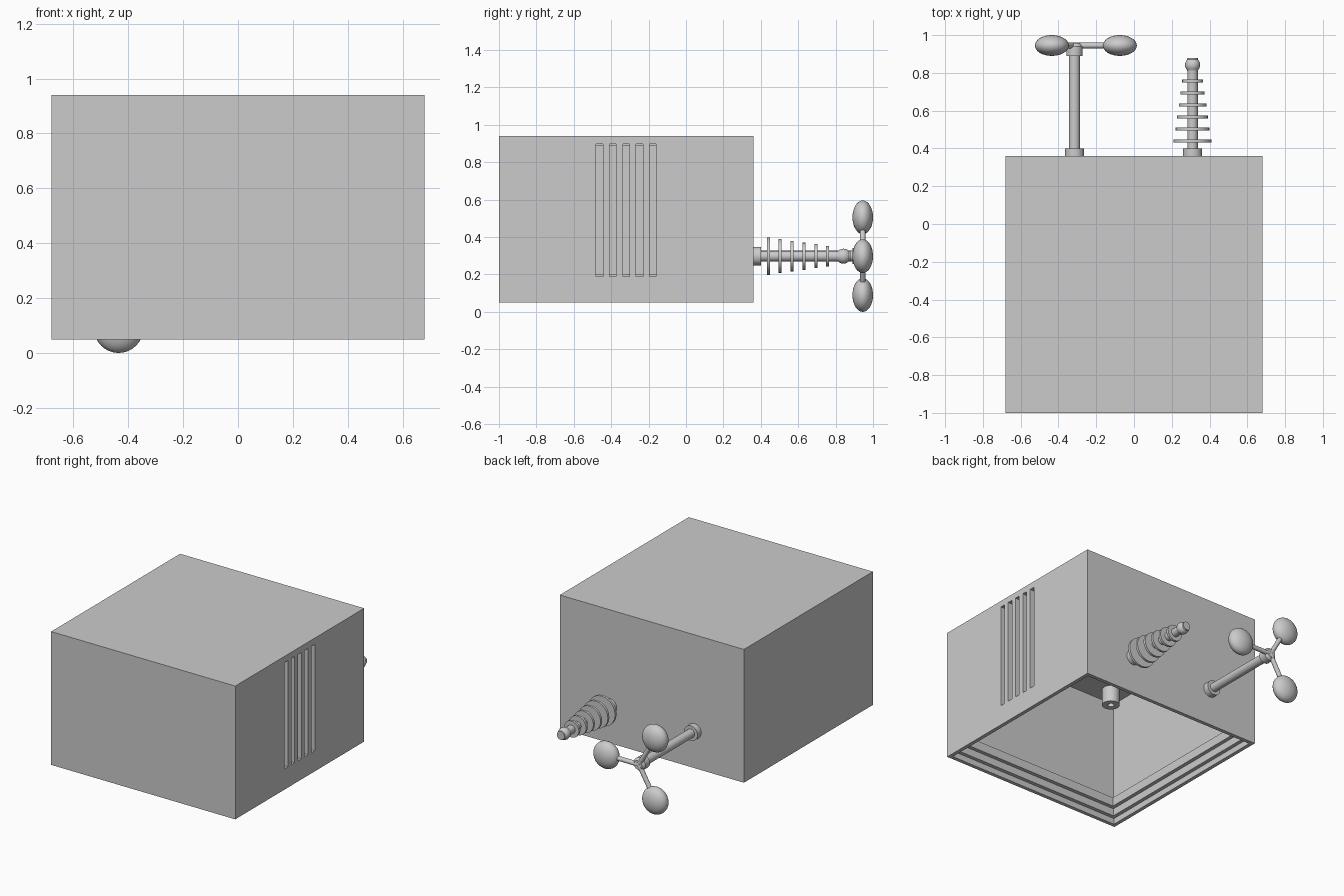
import bpy
import bmesh
from math import cos, sin, pi, radians
from mathutils import Matrix, Vector

if "Cube" in bpy.data.objects:
    bpy.data.objects.remove(bpy.data.objects["Cube"], do_unlink=True)

grey = bpy.data.materials.new("light grey")
grey.use_nodes = True
grey.diffuse_color = (0.6, 0.6, 0.6, 1)
grey.node_tree.nodes["Principled BSDF"].inputs["Base Color"].default_value = (0.6, 0.6, 0.6, 1)

BOX_Y = -0.32      # middle of the housing
BACK = 0.36        # back wall of the housing
AXIS_Z = 0.298     # height of both sensors


def finish(bm, name, smooth=False):
    bmesh.ops.recalc_face_normals(bm, faces=bm.faces)
    mesh = bpy.data.meshes.new(name)
    bm.to_mesh(mesh)
    bm.free()
    mesh.materials.append(grey)
    ob = bpy.data.objects.new(name, mesh)
    bpy.context.collection.objects.link(ob)
    if smooth:
        bpy.ops.object.select_all(action='DESELECT')
        ob.select_set(True)
        bpy.context.view_layer.objects.active = ob
        bpy.ops.object.shade_smooth_by_angle(angle=radians(35))
    return ob


def lathe(name, profile, place, closed=False, sides=32):
    """Turn (radius, height) points about local z, then place the result."""
    bm = bmesh.new()
    verts = [bm.verts.new((r, 0, h)) for r, h in profile]
    edges = [bm.edges.new(p) for p in zip(verts, verts[1:])]
    if closed:
        edges.append(bm.edges.new((verts[-1], verts[0])))
    bmesh.ops.spin(bm, geom=verts + edges, axis=(0, 0, 1), cent=(0, 0, 0),
                   angle=2 * pi, steps=sides, use_duplicate=False)
    bmesh.ops.remove_doubles(bm, verts=bm.verts, dist=0.0005)
    bm.transform(place)
    return finish(bm, name, True)


def backward(x):
    """Local z becomes +y, starting at y = 0."""
    return Matrix.Translation((x, 0, AXIS_Z)) @ Matrix.Rotation(-pi / 2, 4, 'X')


def rod(name, start, end, radius):
    a, b = Vector(start), Vector(end)
    d = b - a
    place = Matrix.Translation(a) @ d.to_track_quat('Z', 'Y').to_matrix().to_4x4()
    return lathe(name, [(0, 0), (radius, 0), (radius, d.length), (0, d.length)], place, sides=20)


# Housing: square rings (half size, height) from the roof down, in and up again
rings = [(0.68, 0.94), (0.68, 0.05), (0.655, 0.05), (0.655, 0.09), (0.63, 0.09),
         (0.63, 0.14), (0.605, 0.14), (0.605, 0.20), (0.63, 0.20), (0.63, 0.89)]
bm = bmesh.new()
loops = [[bm.verts.new((sx * h, BOX_Y + sy * h, z))
          for sx, sy in ((-1, -1), (1, -1), (1, 1), (-1, 1))] for h, z in rings]
for upper, lower in zip(loops, loops[1:]):
    for i in range(4):
        j = (i + 1) % 4
        bm.faces.new((upper[i], upper[j], lower[j], lower[i]))
bm.faces.new(loops[0])
bm.faces.new(loops[-1])
housing = finish(bm, "housing")

# Vent slots through the left wall
bm = bmesh.new()
for i in range(5):
    place = Matrix.Translation((0.67, BOX_Y + (i - 2) * 0.071, 0.543))
    bmesh.ops.create_cube(bm, size=1, matrix=place @ Matrix.Diagonal((0.1, 0.036, 0.71, 1)))
cutter = finish(bm, "vent_cutter")
cutter.hide_render = True
cutter.hide_set(True)
cut = housing.modifiers.new("vents", 'BOOLEAN')
cut.operation = 'DIFFERENCE'
cut.solver = 'EXACT'
cut.object = cutter

# Hollow screw posts under the roof
for sx in (-1, 1):
    for sy in (-1, 1):
        place = Matrix.Translation((sx * 0.5, BOX_Y + sy * 0.5, 0))
        lathe("screw_post", [(0.02, 0.89), (0.055, 0.89), (0.055, 0.78), (0.02, 0.78)],
              place, closed=True, sides=24)

# Wind sensor: collar, shaft and hub turned in one, then three arms with cups
WX, CUP_Y, REACH = -0.315, 0.945, 0.24
lathe("wind_shaft", [(0, BACK), (0.05, BACK), (0.05, 0.4), (0.029, 0.4), (0.029, 0.89),
                     (0.043, 0.89), (0.043, 0.94), (0.03, 0.957), (0, 0.957)], backward(WX))
for i in range(3):
    a = 2 * pi * i / 3
    cup = (WX + REACH * cos(a), CUP_Y, AXIS_Z + REACH * sin(a))
    rod("cup_arm", (WX, CUP_Y, AXIS_Z), cup, 0.015)
    bm = bmesh.new()
    bmesh.ops.create_uvsphere(bm, u_segments=32, v_segments=16, radius=1,
                              matrix=Matrix.Translation(cup) @ Matrix.Diagonal((0.09, 0.055, 0.09, 1)))
    finish(bm, "wind_cup", True)

# Finned sensor: collar, stalk, rounded knob and tip, then shrinking discs
FX = 0.31
knob = [(0.04 * sin(t), 0.842 - 0.04 * cos(t)) for t in (pi * k / 12 for k in range(3, 10))]
lathe("sensor_stalk", [(0, BACK), (0.05, BACK), (0.05, 0.4), (0.028, 0.4), (0.028, 0.81)]
      + knob + [(0.028, 0.88), (0, 0.88)], backward(FX))
for i in range(6):
    y = 0.44 + i * 0.0635
    rod("sensor_fin", (FX, y - 0.008, AXIS_Z), (FX, y + 0.008, AXIS_Z), 0.1 - i * 0.009)
